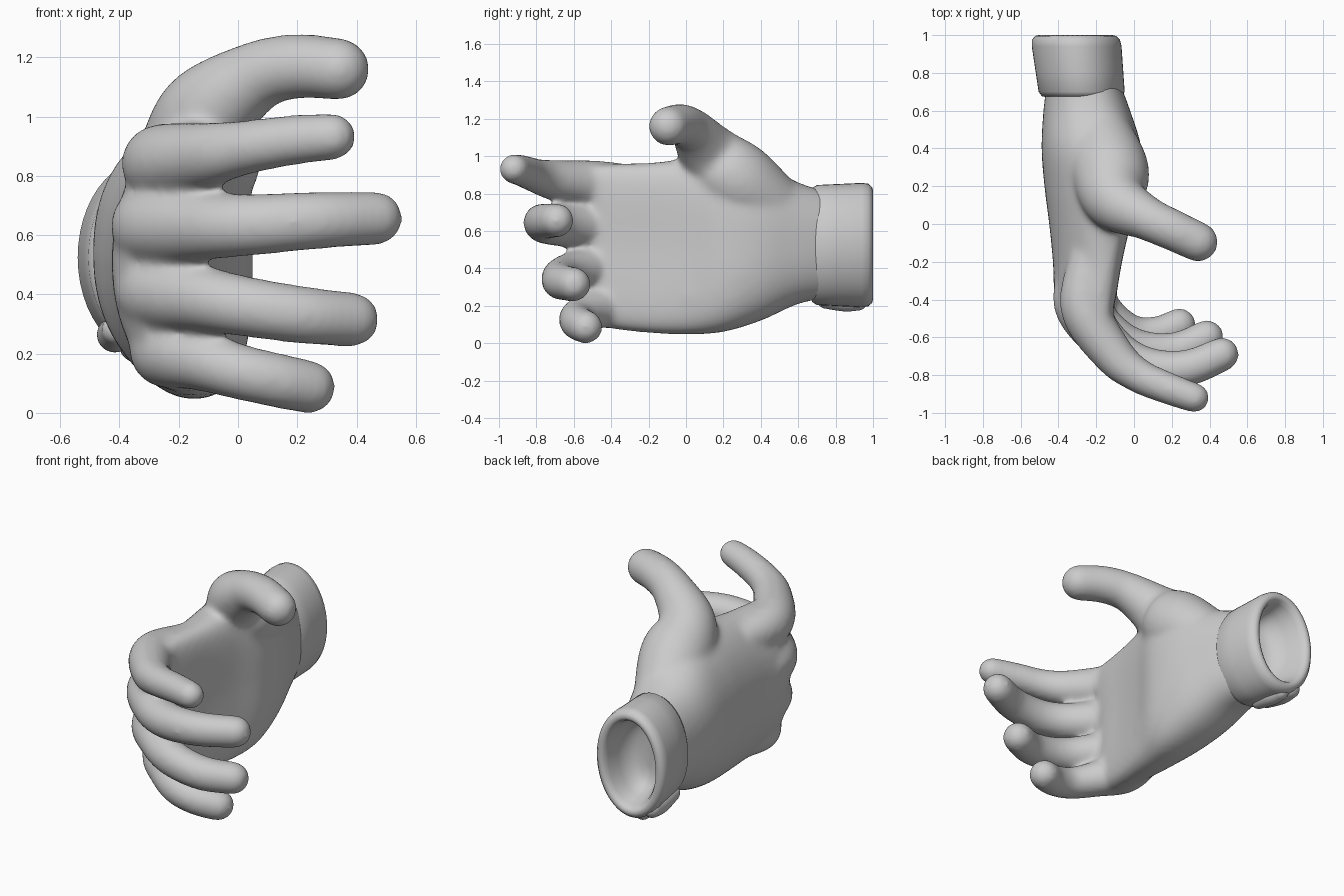
import bpy, bmesh, math
from mathutils import Vector

SEG = 28


def spline(rows, steps):
    """Catmull-Rom through rows of numbers."""
    out = []
    n = len(rows)
    for i in range(n - 1):
        p = [rows[max(i - 1, 0)], rows[i], rows[i + 1], rows[min(i + 2, n - 1)]]
        for s in range(steps):
            t = s / steps
            out.append([0.5 * (2 * b + (c - a) * t + (2 * a - 5 * b + 4 * c - d) * t * t
                               + (3 * b - a - 3 * c + d) * t ** 3)
                        for a, b, c, d in zip(*p)])
    out.append(list(rows[-1]))
    return out


def loft(bm, rings):
    """Skin rings of points and close both ends."""
    vs = [[bm.verts.new(p) for p in r] for r in rings]
    n = len(vs[0])
    for a, b in zip(vs, vs[1:]):
        for i in range(n):
            j = (i + 1) % n
            bm.faces.new((a[i], a[j], b[j], b[i]))
    bm.faces.new(vs[0][::-1])
    bm.faces.new(vs[-1])


def tube(bm, path, grow=0.0):
    """Round-ended tube through (x, y, z, radius) points."""
    pts = spline(path, 6)
    cen = [Vector(p[:3]) for p in pts]
    rad = [p[3] + grow for p in pts]
    n = len(cen)
    tan = [(cen[min(i + 1, n - 1)] - cen[max(i - 1, 0)]).normalized() for i in range(n)]
    stations = []
    for k in range(6):
        a = math.radians(85 - k * 15)
        stations.append((cen[0] - tan[0] * rad[0] * math.sin(a), tan[0], rad[0] * math.cos(a)))
    stations += list(zip(cen, tan, rad))
    for k in range(6):
        a = math.radians(10 + k * 15)
        stations.append((cen[-1] + tan[-1] * rad[-1] * math.sin(a), tan[-1], rad[-1] * math.cos(a)))
    rings = []
    for c, t, r in stations:
        u = t.cross(Vector((0, 0, 1))).normalized()
        v = t.cross(u)
        rings.append([c + (u * math.cos(q) + v * math.sin(q)) * r
                      for q in (2 * math.pi * i / SEG for i in range(SEG))])
    loft(bm, rings)


def spow(v, e):
    return math.copysign(abs(v) ** e, v)


def finish(bm, name):
    bmesh.ops.recalc_face_normals(bm, faces=bm.faces[:])
    for f in bm.faces:
        f.smooth = True
    me = bpy.data.meshes.new(name)
    bm.to_mesh(me)
    bm.free()
    ob = bpy.data.objects.new(name, me)
    bpy.context.collection.objects.link(ob)
    return ob


# Palm: cupped cross-sections (y, mid x, half thickness, bend, z low, z high)
hand = bmesh.new()
sections = [
    (0.76, -0.27, 0.19, 0.00, 0.24, 0.81),
    (0.60, -0.25, 0.23, 0.02, 0.21, 0.86),
    (0.40, -0.225, 0.265, 0.04, 0.12, 0.96),
    (0.20, -0.215, 0.26, 0.07, 0.06, 0.99),
    (0.00, -0.235, 0.215, 0.09, 0.045, 0.985),
    (-0.20, -0.25, 0.18, 0.09, 0.055, 0.965),
    (-0.38, -0.26, 0.16, 0.08, 0.075, 0.96),
    (-0.49, -0.25, 0.12, 0.08, 0.11, 0.95),
]
rings = []
for y, mid, half, bend, z0, z1 in spline(sections, 5):
    ring = []
    for i in range(40):
        a = 2 * math.pi * i / 40
        zn, s = spow(math.cos(a), 0.85), spow(math.sin(a), 0.85)
        ring.append((mid + bend * zn * zn + half * s, y, (z0 + z1) / 2 + (z1 - z0) / 2 * zn))
    rings.append(ring)
loft(hand, rings)

# Four fingers, thumb and the pad at the heel of the palm
digits = [
    # index
    [(-0.24, -0.20, 0.83, 0.10), (-0.26, -0.45, 0.845, 0.122), (-0.11, -0.69, 0.87, 0.103),
     (0.02, -0.80, 0.895, 0.085), (0.18, -0.87, 0.92, 0.078), (0.32, -0.92, 0.932, 0.072)],
    # middle
    [(-0.26, -0.18, 0.63, 0.10), (-0.29, -0.42, 0.63, 0.13), (-0.13, -0.64, 0.63, 0.108),
     (0.05, -0.75, 0.635, 0.097), (0.27, -0.765, 0.65, 0.09), (0.465, -0.69, 0.657, 0.084)],
    # ring
    [(-0.26, -0.16, 0.42, 0.10), (-0.28, -0.40, 0.41, 0.125), (-0.14, -0.57, 0.39, 0.105),
     (0.02, -0.66, 0.36, 0.095), (0.22, -0.67, 0.33, 0.09), (0.385, -0.60, 0.315, 0.085)],
    # little
    [(-0.22, -0.12, 0.21, 0.09), (-0.24, -0.36, 0.21, 0.118), (-0.13, -0.50, 0.18, 0.098),
     (0.00, -0.58, 0.14, 0.087), (0.13, -0.58, 0.11, 0.085), (0.24, -0.535, 0.087, 0.083)],
    # thumb
    [(-0.21, 0.55, 0.66, 0.15), (-0.13, 0.29, 0.86, 0.20), (-0.10, 0.13, 1.01, 0.16),
     (0.06, 0.035, 1.135, 0.112), (0.20, -0.03, 1.17, 0.102), (0.34, -0.095, 1.16, 0.098)],
    # heel pad
    [(-0.20, 0.50, 0.36, 0.13), (-0.15, 0.28, 0.29, 0.17), (-0.15, 0.05, 0.26, 0.14),
     (-0.18, -0.12, 0.26, 0.10)],
]
for d in digits:
    tube(hand, d, 0.008)
glove = finish(hand, "glove_hand")
m = glove.modifiers.new("fuse", 'REMESH')
m.mode = 'VOXEL'
m.voxel_size = 0.015
m.use_smooth_shade = True
m = glove.modifiers.new("soften", 'SMOOTH')
m.factor = 0.5
m.iterations = 24

# Cuff: oval band with rolled rim and hollow end (y, inset)
cuff = bmesh.new()
profile = [(0.69, 0.12), (0.672, 0.04), (0.675, 0.015), (0.70, 0.0), (0.80, 0.0), (0.94, 0.0),
           (0.975, 0.006), (0.995, 0.025), (1.0, 0.045), (0.99, 0.062), (0.96, 0.075),
           (0.88, 0.09), (0.81, 0.115), (0.78, 0.16), (0.77, 0.215)]
rings = []
for y, inset in profile:
    t = (y - 0.68) / 0.32
    cx, hx, hz = -0.275 - 0.035 * t, 0.227 + 0.013 * t, 0.32 + 0.015 * t
    rings.append([(cx + (hx - inset) * math.cos(a), y, 0.525 + (hz - inset) * math.sin(a))
                  for a in (2 * math.pi * i / 48 for i in range(48))])
loft(cuff, rings)
finish(cuff, "cuff")

# Rolled fold where the cuff closes underneath
fold = bmesh.new()
tube(fold, [(-0.41, 0.73, 0.28, 0.05), (-0.415, 0.85, 0.265, 0.06), (-0.42, 0.93, 0.265, 0.055)])
tube(fold, [(-0.33, 0.75, 0.235, 0.05), (-0.34, 0.85, 0.225, 0.055), (-0.35, 0.92, 0.225, 0.05)])
finish(fold, "cuff_fold")
